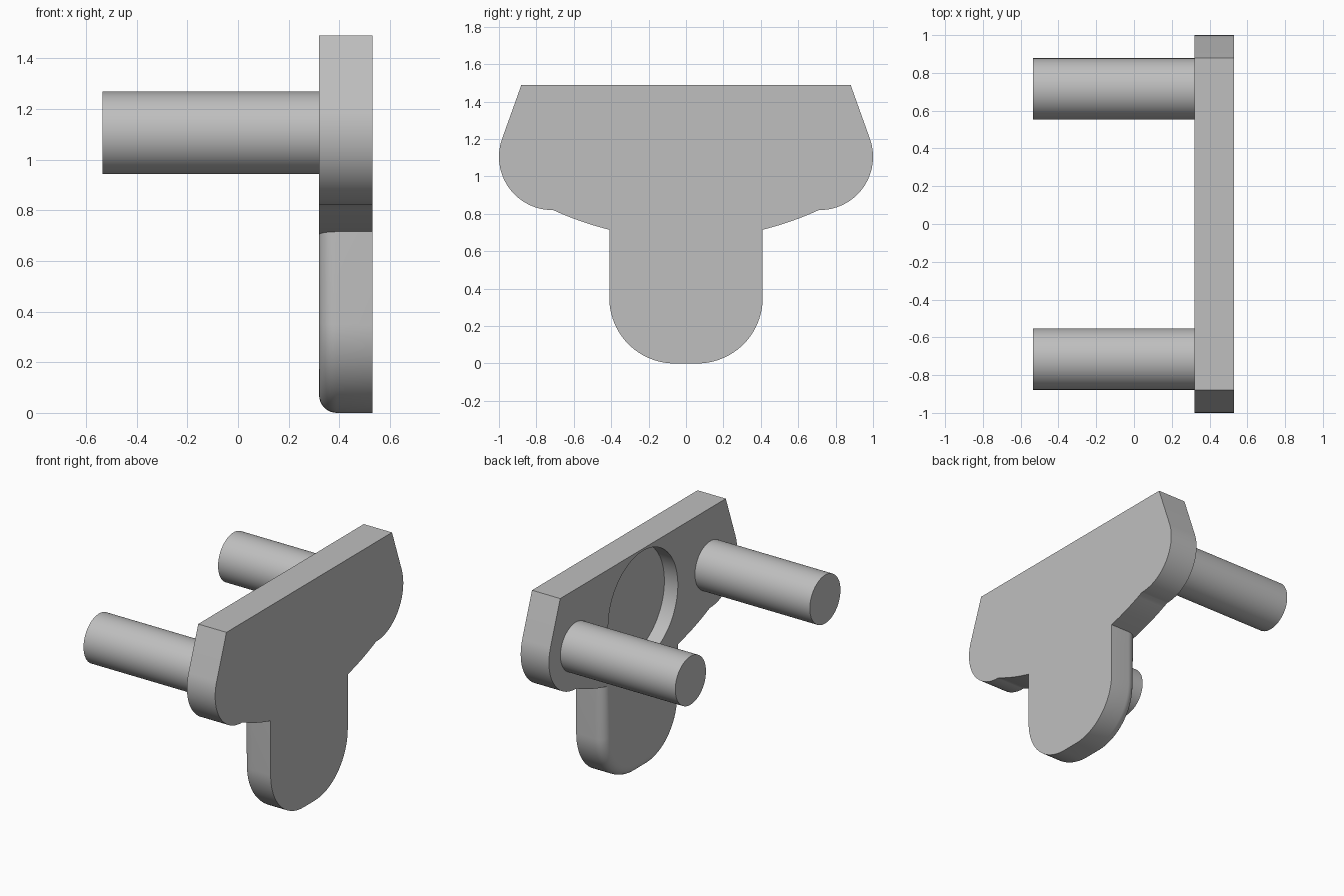
import bpy, bmesh
from math import sin, cos, pi, radians, sqrt
from mathutils import Matrix

cube = bpy.data.objects.get("Cube")
if cube:
    bpy.data.objects.remove(cube)

BACK, FACE = 0.32, 0.53          # plate thickness along x
PIN_Y, PIN_Z = 0.715, 1.105      # pin centre, also the lobe centre

grey = bpy.data.materials.new("plain grey")
grey.use_nodes = True
grey.diffuse_color = (0.52, 0.52, 0.52, 1)
grey.node_tree.nodes["Principled BSDF"].inputs["Base Color"].default_value = (0.52, 0.52, 0.52, 1)


def finish(name, bm):
    bmesh.ops.recalc_face_normals(bm, faces=bm.faces)
    mesh = bpy.data.meshes.new(name)
    bm.to_mesh(mesh)
    bm.free()
    mesh.materials.append(grey)
    obj = bpy.data.objects.new(name, mesh)
    bpy.context.collection.objects.link(obj)
    return obj


def smooth(obj):
    bpy.ops.object.select_all(action='DESELECT')
    obj.select_set(True)
    bpy.context.view_layer.objects.active = obj
    bpy.ops.object.shade_smooth_by_angle(angle=radians(30))


def arc(cy, cz, r, start, end, n):
    angles = [radians(start + (end - start) * i / n) for i in range(n + 1)]
    return [(cy + r * cos(a), cz + r * sin(a)) for a in angles]


def mirrored(half):
    return half + [(-y, z) for y, z in reversed(half) if y > 0]


def slab(outline):
    bm = bmesh.new()
    face = bm.faces.new([bm.verts.new((BACK, y, z)) for y, z in outline])
    ext = bmesh.ops.extrude_face_region(bm, geom=[face], use_keep_orig=True)
    moved = [g for g in ext["geom"] if isinstance(g, bmesh.types.BMVert)]
    bmesh.ops.translate(bm, verts=moved, vec=(FACE - BACK, 0, 0))
    return bm


def rod(name, y, z, r, x0, x1, sides):
    bm = bmesh.new()
    place = Matrix.Translation(((x0 + x1) / 2, y, z)) @ Matrix.Rotation(pi / 2, 4, 'Y')
    bmesh.ops.create_cone(bm, cap_ends=True, segments=sides, radius1=r, radius2=r,
                          depth=x1 - x0, matrix=place)
    return finish(name, bm)


# Shallow belly curve shared by the wide plate and the stem
def belly(y):
    return 2.37 - sqrt(1.705 ** 2 - y * y)


STEM = 0.41
curve_in = [(STEM * i / 8, belly(STEM * i / 8)) for i in range(9)]
curve_out = [(STEM + 0.3 * i / 8, belly(STEM + 0.3 * i / 8)) for i in range(1, 9)]

# Wide plate with rounded lobes
lobe = arc(PIN_Y, PIN_Z, 0.285, -90, 20, 28)
plate = finish("wide_plate", slab(mirrored(curve_in + curve_out + lobe + [(0.88, 1.49)])))

# Round recess in the pin side of the plate
cutter = rod("recess_cutter", 0, PIN_Z, 0.37, BACK - 0.1, BACK + 0.1, 96)
cutter.hide_render = True
cut = plate.modifiers.new("recess", 'BOOLEAN')
cut.operation, cut.solver, cut.object = 'DIFFERENCE', 'EXACT', cutter
bpy.context.view_layer.objects.active = plate
plate.select_set(True)
bpy.ops.object.modifier_apply(modifier=cut.name)
bpy.data.objects.remove(cutter)
smooth(plate)

# Hanging stem with a rounded end and a filleted edge on the pin side
corner = arc(0.06, 0.35, 0.35, -90, 0, 24)
bm = slab(mirrored(corner + curve_in[::-1]))
rim = [e for e in bm.edges
       if all(abs(v.co.x - BACK) < 1e-4 for v in e.verts)
       and not all(v.co.z > 0.6 for v in e.verts)]
bmesh.ops.bevel(bm, geom=rim, offset=0.07, segments=8, profile=0.5, affect='EDGES')
smooth(finish("stem", bm))

# Two pins
for side, name in ((1, "rear_pin"), (-1, "front_pin")):
    smooth(rod(name, side * PIN_Y, PIN_Z, 0.163, -0.535, BACK, 64))
